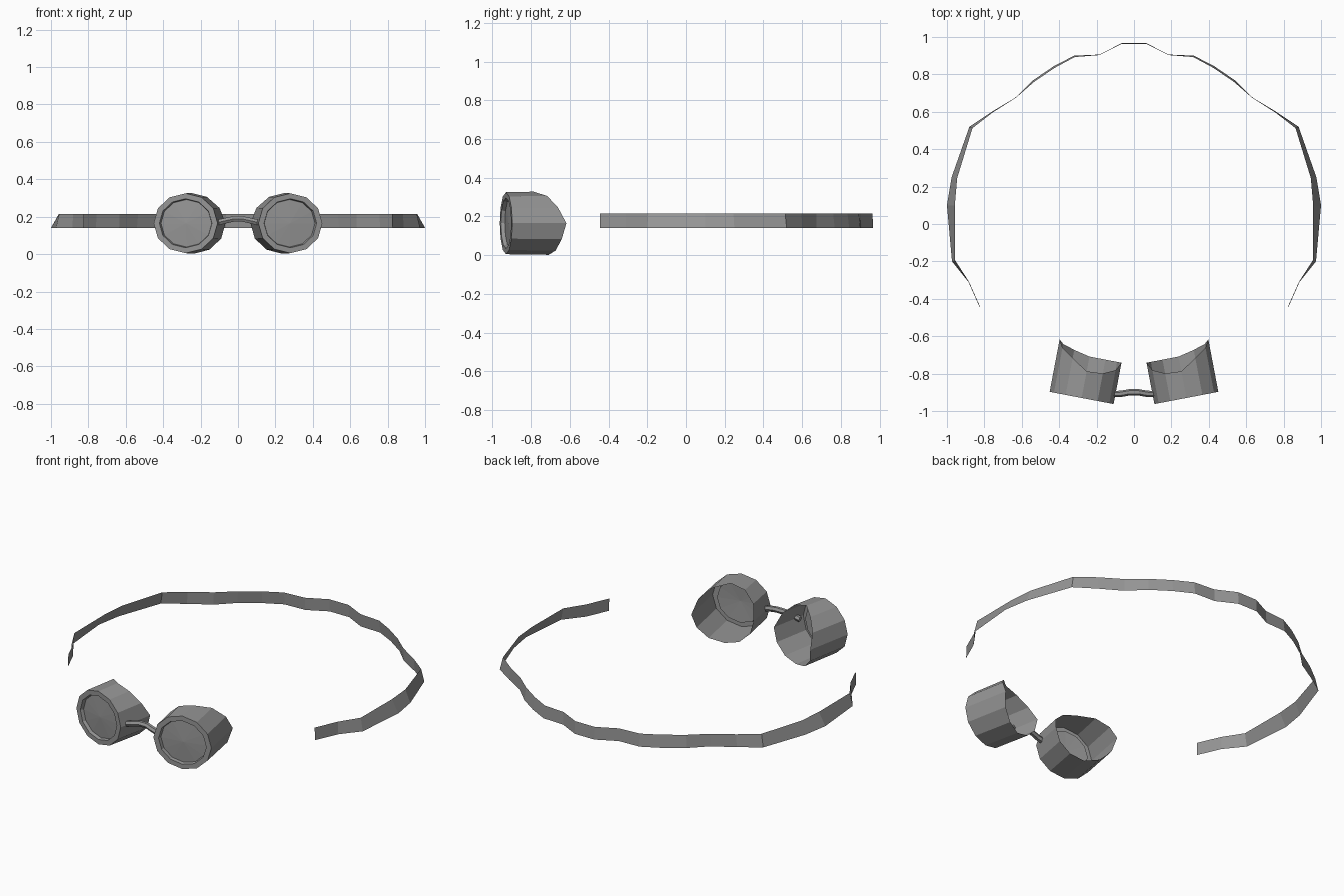
import bpy, bmesh
from math import sin, cos, radians
from mathutils import Vector

if "Cube" in bpy.data.objects:
    bpy.data.objects.remove(bpy.data.objects["Cube"])

grey = bpy.data.materials.new("mid_grey")
grey.use_nodes = True
grey.diffuse_color = (0.3, 0.3, 0.3, 1)
grey.node_tree.nodes["Principled BSDF"].inputs["Base Color"].default_value = (0.3, 0.3, 0.3, 1)


def make_object(name, bm):
    mesh = bpy.data.meshes.new(name)
    bmesh.ops.recalc_face_normals(bm, faces=bm.faces)
    bm.to_mesh(mesh)
    bm.free()
    mesh.materials.append(grey)
    obj = bpy.data.objects.new(name, mesh)
    bpy.context.collection.objects.link(obj)
    return obj


def bridge_rings(bm, a, b, closed=True):
    n = len(a)
    for i in range(n if closed else n - 1):
        j = (i + 1) % n
        bm.faces.new((a[i], a[j], b[j], b[i]))


# Eye cups: twelve-sided tubes turned outwards, rear edge shaped to the face
REAR_DEPTH = [.285, .245, .2, .145, .15, .18, .225, .225, .225, .225, .245, .265]
TURN = radians(10.8)


def eye_cup(name, side):
    bm = bmesh.new()

    def point(x, z, depth):
        return bm.verts.new((side * (.28 + x * cos(TURN) - depth * sin(TURN)),
                             -.93 + x * sin(TURN) + depth * cos(TURN), .165 + z))

    def ring(rx, rz, depths):
        return [point(rx * cos(radians(30 * i)), rz * sin(radians(30 * i)), d)
                for i, d in enumerate(depths)]

    rear = ring(.174, .163, REAR_DEPTH)
    front = ring(.174, .16, [0] * 12)
    lip = ring(.143, .131, [0] * 12)
    seat = ring(.138, .127, [.02] * 12)
    bridge_rings(bm, rear, front)
    bridge_rings(bm, front, lip)
    bridge_rings(bm, lip, seat)
    # Slightly domed lens
    centre = point(0, 0, .012)
    for i in range(12):
        bm.faces.new((seat[i], seat[(i + 1) % 12], centre))
    return make_object(name, bm)


eye_cup("left_eye_cup", 1)
eye_cup("right_eye_cup", -1)

# Nose bridge: thin arched rod
curve = bpy.data.curves.new("nose_bridge", "CURVE")
curve.dimensions = "3D"
curve.bevel_depth = .017
curve.bevel_resolution = 1
curve.use_fill_caps = True
path = [(-.125, .165, -.91), (-.07, .178, -.908), (-.025, .188, -.9),
        (.025, .188, -.9), (.07, .178, -.908), (.125, .165, -.91)]
spline = curve.splines.new("POLY")
spline.points.add(len(path) - 1)
for p, (x, z, y) in zip(spline.points, path):
    p.co = (x, y, z, 1)
spline.use_smooth = False
curve.materials.append(grey)
rod = bpy.data.objects.new("nose_bridge", curve)
bpy.context.collection.objects.link(rod)
bpy.ops.object.select_all(action="DESELECT")
rod.select_set(True)
bpy.context.view_layer.objects.active = rod
bpy.ops.object.convert(target="MESH")

# Head strap: thin ribbon, its upper edge leaning inwards (x, y, lean)
half = [(.825, -.445, .003), (.885, -.31, .003), (.973, -.2, .018), (1, .1, .042),
        (.975, .25, .03), (.88, .52, .018), (.76, .6, .006), (.635, .675, .002),
        (.54, .768, .01), (.43, .843, .01), (.32, .9, .008), (.185, .906, .003),
        (.065, .967, .004)]
outline = half + [(-x, y, lean) for x, y, lean in reversed(half)]
bm = bmesh.new()
lower, upper = [], []
for x, y, lean in outline:
    inward = Vector((x, y - .1, 0)).normalized() * -lean
    lower.append(bm.verts.new((x, y, .14)))
    upper.append(bm.verts.new((x + inward.x, y + inward.y, .215)))
bridge_rings(bm, lower, upper, closed=False)
make_object("head_strap", bm)
